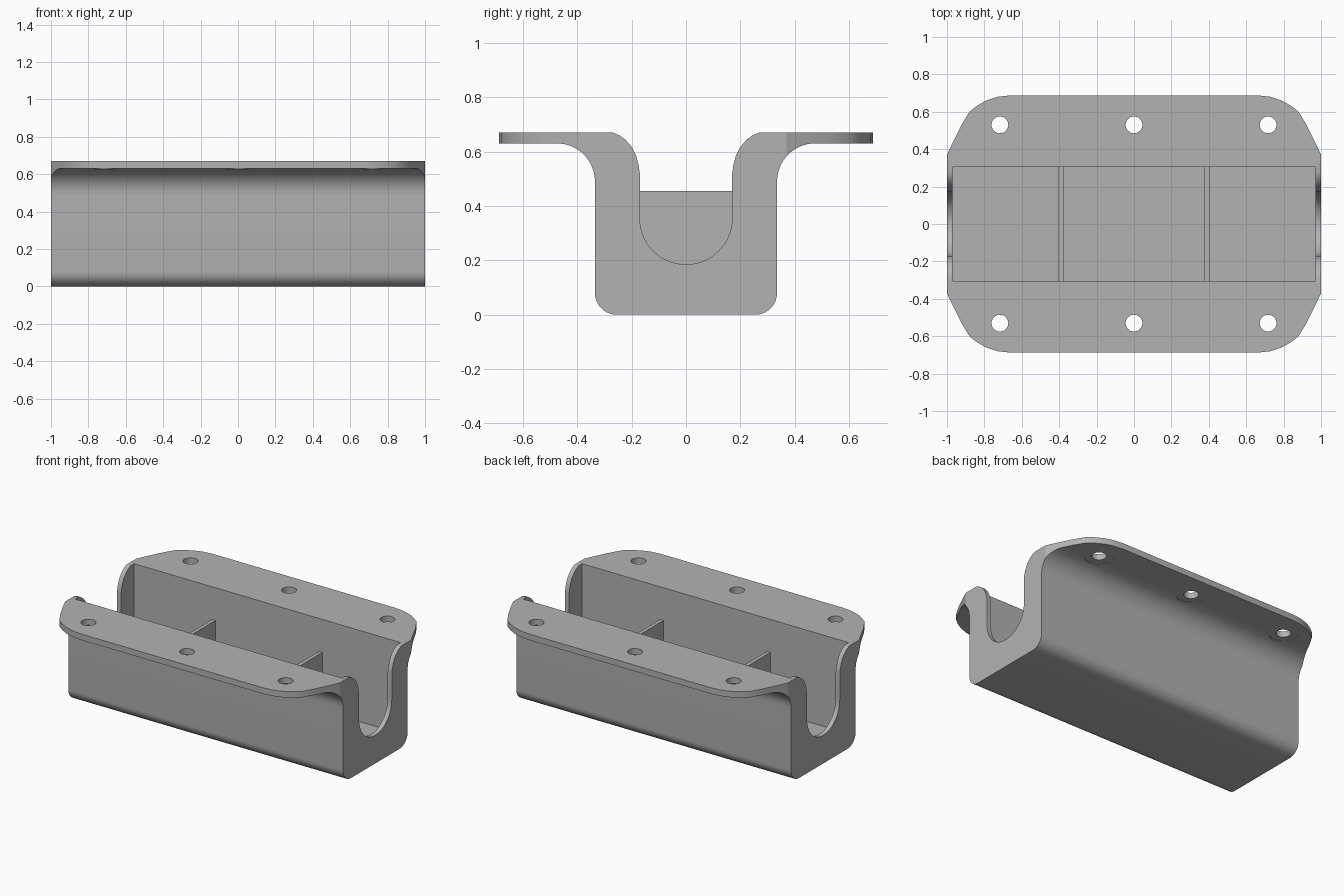
import bpy, bmesh
from math import sin, cos, radians
from mathutils import Vector

cube = bpy.data.objects.get("Cube")
if cube:
    bpy.data.objects.remove(cube, do_unlink=True)

grey = bpy.data.materials.new("plain grey")
grey.use_nodes = True
grey.diffuse_color = (0.45, 0.45, 0.45, 1)
grey.node_tree.nodes["Principled BSDF"].inputs["Base Color"].default_value = (0.45, 0.45, 0.45, 1)


def arc(cx, cy, r, start, end, steps=16):
    angles = [radians(start + (end - start) * i / steps) for i in range(steps + 1)]
    return [(cx + r * cos(a), cy + r * sin(a)) for a in angles]


def mirrored(points):
    """Close a half outline by reflecting it across its first coordinate."""
    return points + [(-a, b) for a, b in reversed(points)]


def prism(name, outline, axis, low, high):
    """Extrude a flat outline along x (outline is y, z) or z (outline is x, y)."""
    bm = bmesh.new()
    place = (lambda a, b: (low, a, b)) if axis == "x" else (lambda a, b: (a, b, low))
    face = bm.faces.new([bm.verts.new(place(a, b)) for a, b in outline])
    move = Vector((high - low, 0, 0) if axis == "x" else (0, 0, high - low))
    new = bmesh.ops.extrude_face_region(bm, geom=[face])["geom"]
    bmesh.ops.translate(bm, vec=move, verts=[v for v in new if isinstance(v, bmesh.types.BMVert)])
    bmesh.ops.recalc_face_normals(bm, faces=bm.faces)
    mesh = bpy.data.meshes.new(name)
    bm.to_mesh(mesh)
    bm.free()
    mesh.materials.append(grey)
    obj = bpy.data.objects.new(name, mesh)
    bpy.context.collection.objects.link(obj)
    return obj


def rectangle(a, b):
    return [(-a, -b), (a, -b), (a, b), (-a, b)]


def combine(target, tool, operation="DIFFERENCE"):
    """Apply a boolean and discard the tool."""
    bpy.context.view_layer.objects.active = target
    mod = target.modifiers.new("cut", "BOOLEAN")
    mod.operation, mod.solver, mod.object = operation, "EXACT", tool
    bpy.ops.object.modifier_apply(modifier=mod.name)
    bpy.data.objects.remove(tool, do_unlink=True)


# Trough and flanges as one long section with rounded corners
section = (arc(0.255, 0.08, 0.08, -90, 0, 10)
           + arc(0.475, 0.49, 0.14, 180, 90)
           + [(0.8, 0.63), (0.8, 0.67)])
housing = prism("housing", mirrored(section), "x", -1.1, 1.1)

# Trim to the flange plan with softened corners
corner = [(1, 0.37), (0.967, 0.44), (0.925, 0.525), (0.88, 0.6), (0.84, 0.632),
          (0.79, 0.66), (0.73, 0.68), (0.66, 0.688)]
plan = mirrored([(x, -y) for x, y in reversed(corner)] + corner)
combine(housing, prism("plan_trim", plan, "z", -0.2, 0.9), "INTERSECT")

# Inner compartment
combine(housing, prism("cavity_cutter", rectangle(0.97, 0.305), "z", 0.07, 0.9))

# U-shaped openings in both end walls, flaring at the top
slot = arc(0, 0.355, 0.17, -90, 0, 20)[1:] + [
    (0.17, 0.52), (0.174, 0.55), (0.183, 0.583), (0.2, 0.617),
    (0.222, 0.643), (0.246, 0.66), (0.27, 0.67), (0.27, 0.9)]
combine(housing, prism("slot_cutter", mirrored(slot), "x", -1.2, 1.2))

# Screw holes with flat seats below the flanges
for x in (-0.717, 0, 0.717):
    for y in (-0.53, 0.53):
        combine(housing, prism("seat_cutter", arc(x, y, 0.09, 0, 350, 35), "z", 0.5, 0.631))
        combine(housing, prism("hole_cutter", arc(x, y, 0.045, 0, 345, 23), "z", 0.4, 0.9))

bpy.ops.object.select_all(action="DESELECT")
housing.select_set(True)
bpy.context.view_layer.objects.active = housing
bpy.ops.object.shade_smooth_by_angle(angle=radians(25))

# Cross walls dividing the compartment
for name, x in (("right_divider", -0.39), ("left_divider", 0.39)):
    divider = prism(name, rectangle(0.0125, 0.315), "z", 0.06, 0.455)
    divider.location.x = x
